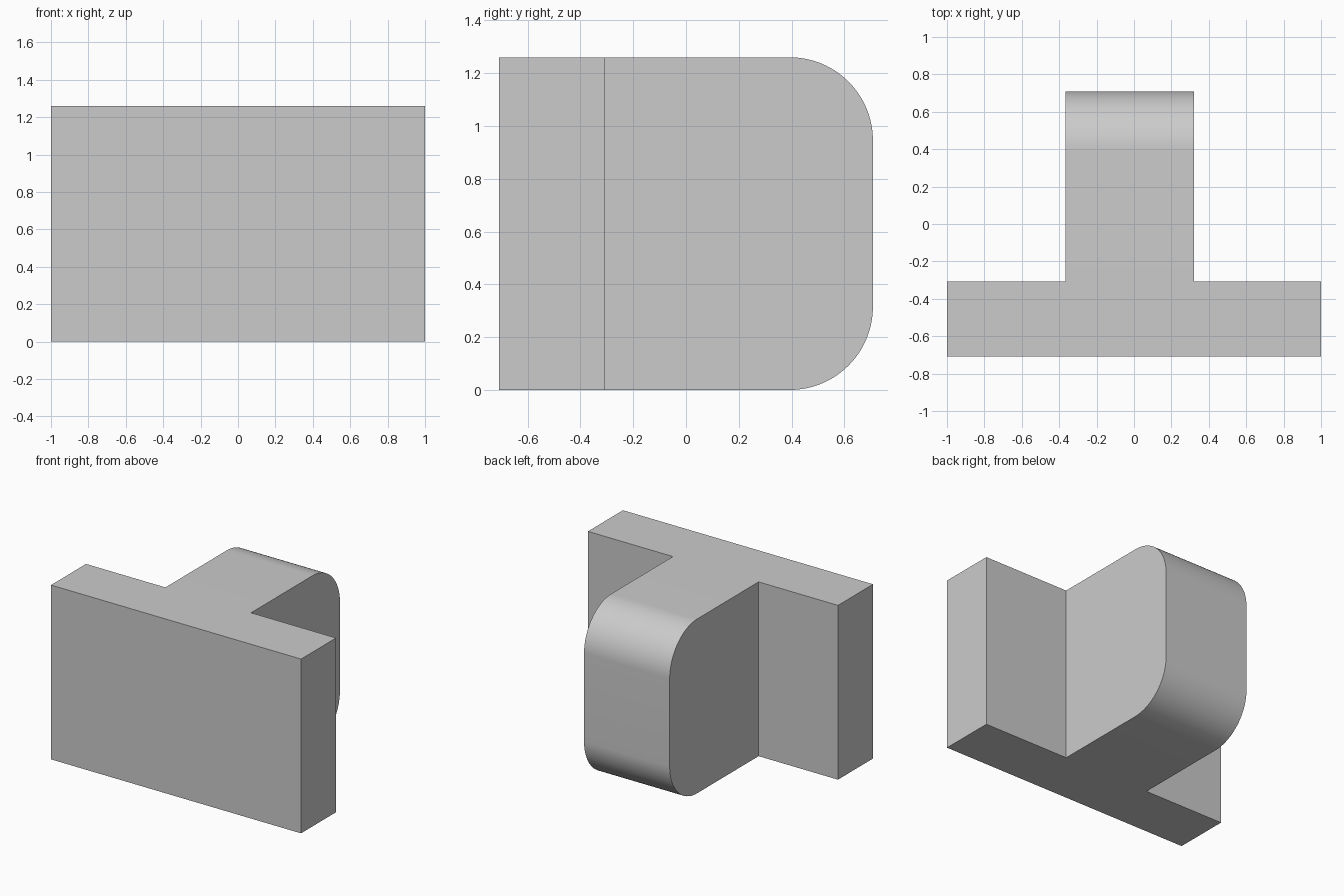
import bpy
import bmesh

cube = bpy.data.objects.get("Cube")
if cube:
    bpy.data.objects.remove(cube, do_unlink=True)

# Overall sizes
HEIGHT = 1.26
FRONT, STEP, BACK = -0.708, -0.308, 0.708
STEM_RIGHT, STEM_LEFT = -0.365, 0.32
RADIUS = 0.315

# Plain grey material
grey = bpy.data.materials.new("plain_grey")
grey.use_nodes = True
colour = (0.6, 0.6, 0.6, 1)
grey.diffuse_color = colour
grey.node_tree.nodes["Principled BSDF"].inputs["Base Color"].default_value = colour

# T-shaped plan: wide front plate with a stem behind it
plan = [(-1, FRONT), (1, FRONT), (1, STEP), (STEM_LEFT, STEP),
        (STEM_LEFT, BACK), (STEM_RIGHT, BACK), (STEM_RIGHT, STEP), (-1, STEP)]
bm = bmesh.new()
base = bm.faces.new([bm.verts.new((x, y, 0)) for x, y in plan])
raised = bmesh.ops.extrude_face_region(bm, geom=[base])["geom"]
top_verts = [v for v in raised if isinstance(v, bmesh.types.BMVert)]
bmesh.ops.translate(bm, verts=top_verts, vec=(0, 0, HEIGHT))
bmesh.ops.recalc_face_normals(bm, faces=bm.faces)

# Round the top and bottom back edges of the stem
back_edges = [e for e in bm.edges
              if all(v.co.y > BACK - 0.001 for v in e.verts)
              and abs(e.verts[0].co.z - e.verts[1].co.z) < 0.001]
bmesh.ops.bevel(bm, geom=back_edges, offset=RADIUS, offset_type='OFFSET',
                segments=24, profile=0.5, affect='EDGES')

mesh = bpy.data.meshes.new("t_block")
bm.to_mesh(mesh)
bm.free()
block = bpy.data.objects.new("t_block", mesh)
bpy.context.collection.objects.link(block)
mesh.materials.append(grey)

# Smooth the rounded edges, keep the corners sharp
bpy.ops.object.select_all(action='DESELECT')
block.select_set(True)
bpy.context.view_layer.objects.active = block
bpy.ops.object.shade_smooth_by_angle(angle=0.5)
